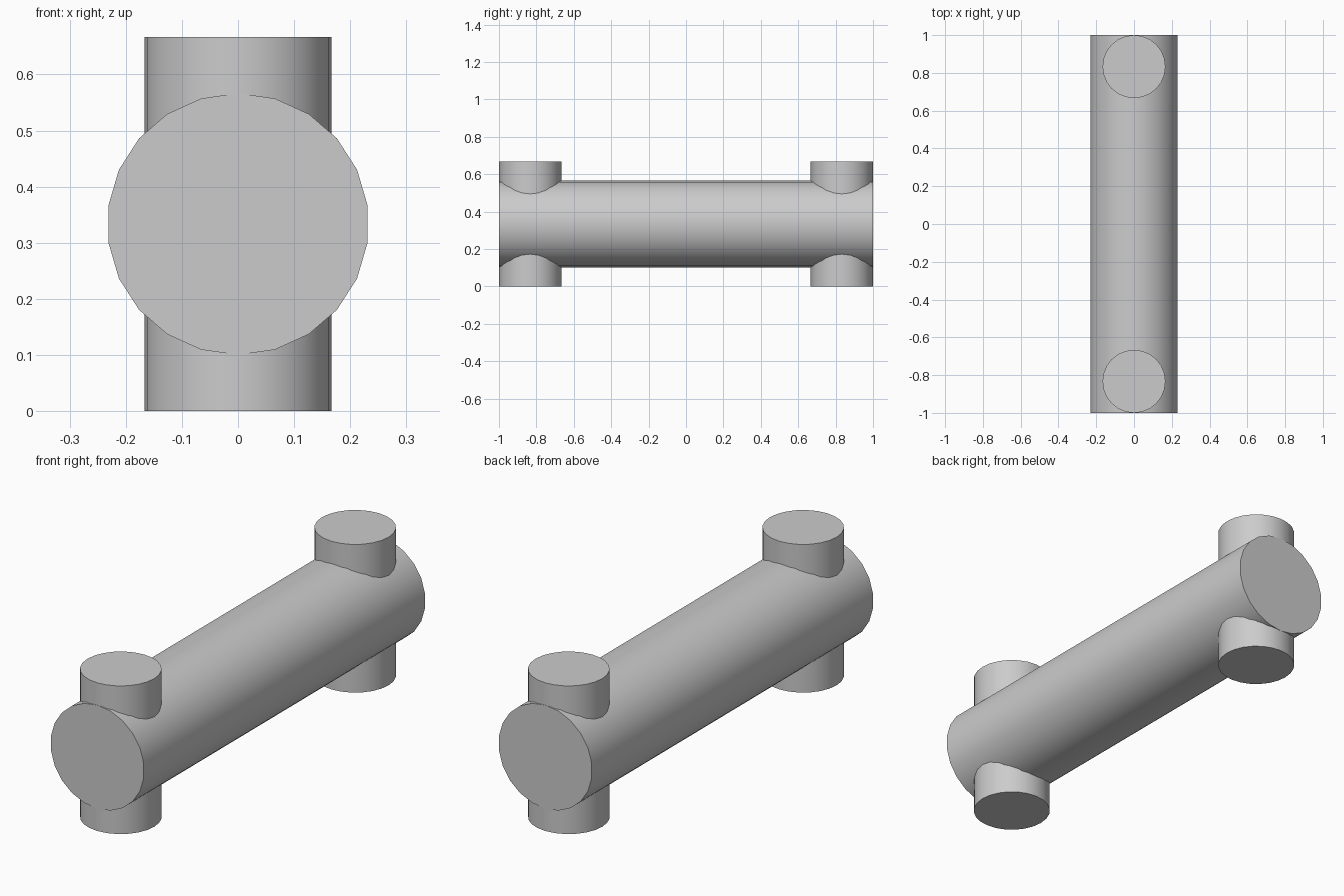
import bpy
import math

cube = bpy.data.objects.get("Cube")
if cube:
    bpy.data.objects.remove(cube, do_unlink=True)

# Single plain grey for every part
grey = bpy.data.materials.new("plain_grey")
grey.use_nodes = True
colour = (0.6, 0.6, 0.6, 1.0)
grey.diffuse_color = colour
grey.node_tree.nodes["Principled BSDF"].inputs["Base Color"].default_value = colour

MID_Z = 1 / 3
PEG_RADIUS = 1 / 6


def cylinder(name, sides, radius, length, location, tilt=0.0):
    bpy.ops.mesh.primitive_cylinder_add(
        vertices=sides, radius=radius, depth=length,
        location=location, rotation=(tilt, 0, 0))
    part = bpy.context.object
    part.name = name
    part.data.materials.append(grey)
    bpy.ops.object.shade_smooth_by_angle(angle=math.radians(40))
    return part


# Long horizontal bar running front to back
cylinder("main_bar", 22, 0.2333, 2, (0, 0, MID_Z), math.pi / 2)

# Upright pegs passing through the bar, flush with its ends
for name, side in (("front_peg", -1), ("back_peg", 1)):
    cylinder(name, 24, PEG_RADIUS, 2 * MID_Z, (0, side * (1 - PEG_RADIUS), MID_Z))
